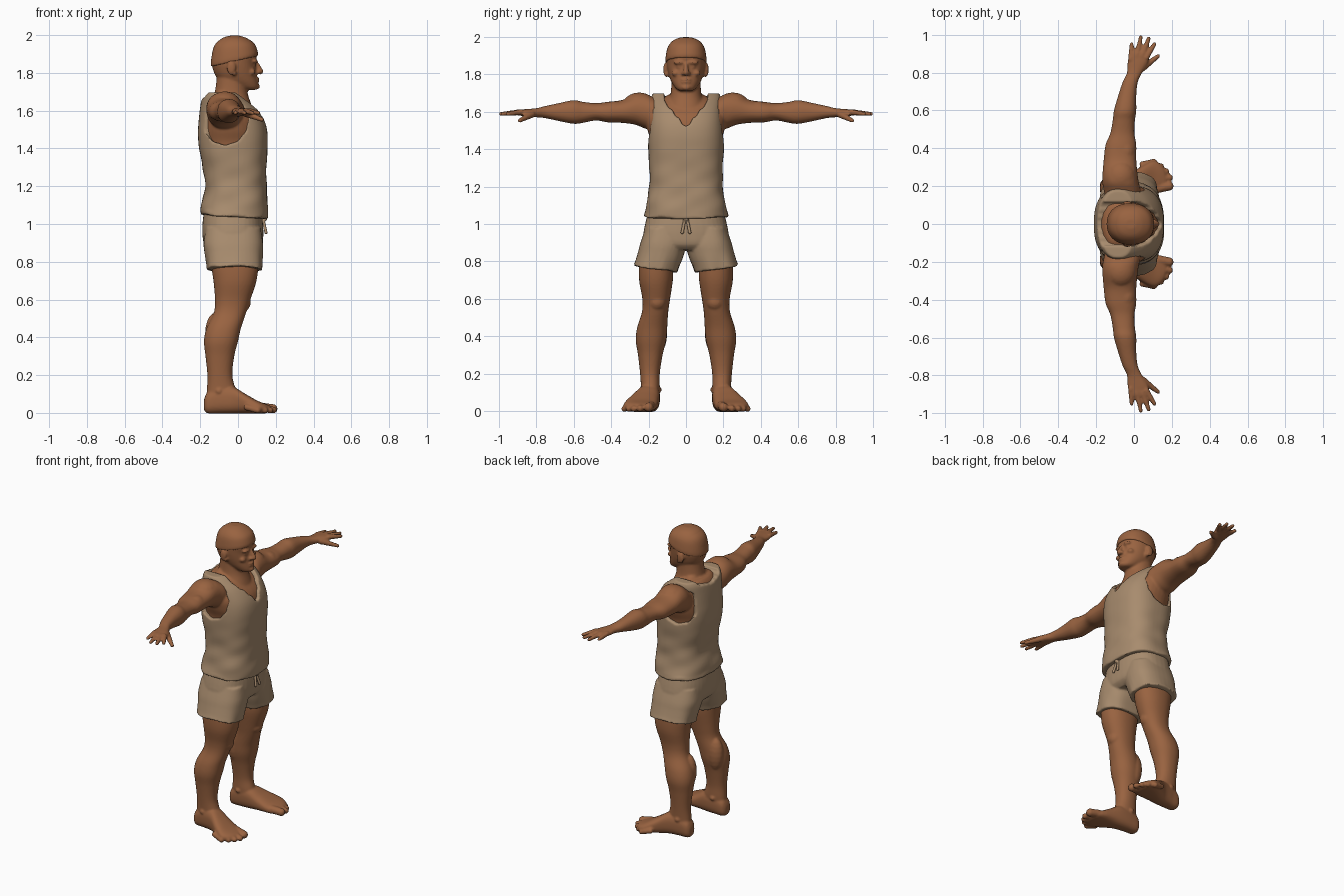
import bpy, bmesh, math
from mathutils import Vector, Matrix

if "Cube" in bpy.data.objects:
    bpy.data.objects.remove(bpy.data.objects["Cube"])


def material(name, rgb):
    m = bpy.data.materials.new(name)
    m.use_nodes = True
    m.diffuse_color = (*rgb, 1)
    m.node_tree.nodes["Principled BSDF"].inputs["Base Color"].default_value = (*rgb, 1)
    return m


SKIN = material("brown skin", (0.32, 0.125, 0.052))
CLOTH = material("sand cloth", (0.39, 0.26, 0.155))
PLACE = {"x": lambda t, a, b: (t, a, b), "y": lambda t, a, b: (a, t, b), "z": lambda t, a, b: (a, b, t)}


def spline(p, q, r, s, u):
    return [0.5 * (2 * b + (c - a) * u + (2 * a - 5 * b + 4 * c - d) * u * u + (3 * b - a - 3 * c + d) * u ** 3)
            for a, b, c, d in zip(p, q, r, s)]


def loft(bm, rings, axis="z", power=2.2, both=False, warp=None, segs=40, steps=5):
    """Closed skin over rings (position, low a, high a, low b, high b)."""
    full = [rings[0]] + rings + [rings[-1]]
    rows = [spline(*full[i:i + 4], k / steps) for i in range(len(rings) - 1) for k in range(steps)]
    rows.append(rings[-1])
    for side in ((1, -1) if both else (1,)):
        loops = []
        for t, a0, a1, b0, b1 in rows:
            loop = []
            for k in range(segs):
                ang = math.tau * k / segs
                c, s = math.cos(ang), math.sin(ang)
                a = (a0 + a1) / 2 + (a1 - a0) / 2 * math.copysign(abs(c) ** (2 / power), c)
                b = (b0 + b1) / 2 + (b1 - b0) / 2 * math.copysign(abs(s) ** (2 / power), s)
                co = Vector(PLACE[axis](t, a, b))
                if warp:
                    co = warp(co)
                co.y *= side
                loop.append(bm.verts.new(co))
            loops.append(loop)
        for lo, hi in zip(loops, loops[1:]):
            for k in range(segs):
                n = (k + 1) % segs
                bm.faces.new((lo[k], lo[n], hi[n], hi[k]))
        bm.faces.new(loops[0])
        bm.faces.new(loops[-1])


def ball(bm, centre, radii, both=False):
    for side in ((1, -1) if both else (1,)):
        x, y, z = centre
        bmesh.ops.create_uvsphere(bm, u_segments=16, v_segments=10, radius=1,
                                  matrix=Matrix.Translation((x, y * side, z)) @ Matrix.Diagonal((*radii, 1)))


def limb(bm, start, end, r0, r1, count=9):
    """Rounded tapering finger-like form, on both sides."""
    for i in range(count):
        u = i / (count - 1)
        ball(bm, Vector(start).lerp(Vector(end), u), [r0 + (r1 - r0) * u] * 3, True)


def prism(outline, axis, low, high):
    bm = bmesh.new()
    ends = [[bm.verts.new(PLACE[axis](t, a, b)) for a, b in outline] for t in (low, high)]
    for i in range(len(outline)):
        j = (i + 1) % len(outline)
        bm.faces.new((ends[0][i], ends[0][j], ends[1][j], ends[1][i]))
    for e in ends:
        bm.faces.new(e)
    return make(bm, "cutter", CLOTH)


def make(bm, name, mat, voxel=None, cutters=(), rounds=2):
    """Turn a bmesh into an object, cut it, and fuse its forms into one surface."""
    bmesh.ops.recalc_face_normals(bm, faces=bm.faces)
    mesh = bpy.data.meshes.new(name)
    bm.to_mesh(mesh)
    bm.free()
    obj = bpy.data.objects.new(name, mesh)
    bpy.context.scene.collection.objects.link(obj)
    for c in cutters:
        mod = obj.modifiers.new("cut", "BOOLEAN")
        mod.operation, mod.solver, mod.object = "DIFFERENCE", "EXACT", c
    if voxel:
        mod = obj.modifiers.new("fuse", "REMESH")
        mod.mode, mod.voxel_size = "VOXEL", voxel
        mod = obj.modifiers.new("soften", "SMOOTH")
        mod.factor, mod.iterations = 0.5, rounds
        bpy.context.view_layer.update()
        done = bpy.data.meshes.new_from_object(obj.evaluated_get(bpy.context.evaluated_depsgraph_get()))
        obj.modifiers.clear()
        obj.data = done
        for c in cutters:
            bpy.data.objects.remove(c)
    obj.data.materials.clear()
    obj.data.materials.append(mat)
    obj.data.shade_smooth()
    return obj


def even(rows):
    """Rings symmetric in y, given as (z, back, front, half width)."""
    return [(z, a, b, -w, w) for z, a, b, w in rows]


# Body: torso, neck and head
body = bmesh.new()
loft(body, even([(0.95, -.16, .1, .18), (1.2, -.15, .13, .17), (1.35, -.18, .13, .178), (1.43, -.192, .135, .182),
                 (1.5, -.195, .132, .205), (1.57, -.19, .112, .215), (1.63, -.182, .06, .185),
                 (1.665, -.168, .02, .14), (1.685, -.15, -.01, .1)]))
loft(body, even([(1.58, -.15, .09, .12), (1.64, -.145, .068, .1), (1.69, -.125, .052, .083),
                 (1.75, -.115, .045, .078), (1.82, -.11, .04, .078)]))
SKULL = [(1.9, -.138, .1, .104), (1.95, -.122, .083, .092), (1.982, -.085, .045, .062), (1.997, -.04, .005, .02)]
loft(body, even([(1.71, .04, .095, .03), (1.722, -.02, .108, .052), (1.75, -.08, .106, .073), (1.78, -.115, .1, .087),
                 (1.81, -.13, .097, .096), (1.85, -.139, .094, .103)] + SKULL))
limb(body, (-.08, .04, 1.675), (-.08, .12, 1.642), .04, .03)

# Face
limb(body, (.102, 0, 1.85), (.119, 0, 1.808), .009, .016)
ball(body, (.107, .014, 1.803), (.014, .011, .010), True)
ball(body, (.089, .035, 1.862), (.016, .034, .011), True)
ball(body, (.082, .036, 1.838), (.012, .017, .008), True)
ball(body, (.073, .055, 1.805), (.02, .022, .017), True)
for lip in (1.77, 1.757):
    ball(body, (.101, 0, lip), (.013, .027, .006))
ball(body, (.102, 0, 1.728), (.014, .025, .014))
ball(body, (-.035, .11, 1.825), (.024, .011, .036), True)
ball(body, (-.02, .104, 1.798), (.012, .011, .014), True)

# Arms
loft(body, [(.1, -.14, .02, 1.5, 1.655), (.17, -.158, .035, 1.5, 1.675), (.22, -.167, .025, 1.51, 1.697),
            (.27, -.166, .018, 1.53, 1.693), (.34, -.16, .012, 1.54, 1.662), (.42, -.15, .012, 1.543, 1.652),
            (.48, -.125, .002, 1.553, 1.645), (.55, -.112, .005, 1.54, 1.652), (.6, -.106, .012, 1.535, 1.661),
            (.68, -.083, .012, 1.55, 1.645), (.75, -.06, .02, 1.565, 1.63), (.8, -.037, .043, 1.57, 1.618),
            (.86, -.034, .076, 1.575, 1.613), (.91, -.02, .075, 1.582, 1.608)], "y", both=True)
ball(body, (-.045, .385, 1.605), (.055, .075, .05), True)
ball(body, (-.07, .25, 1.64), (.08, .085, .062), True)
for knuckle, tip in (((-.016, .87), (-.013, .95)), ((.015, .89), (.036, .987)),
                     ((.043, .89), (.078, .98)), ((.065, .88), (.108, .95))):
    limb(body, (*knuckle, 1.597), (*tip, 1.588), .016, .0115)
limb(body, (.045, .825, 1.585), (.127, .887, 1.552), .02, .012)

# Legs and feet
loft(body, [(.92, -.15, .1, .02, .23), (.8, -.145, .108, .062, .248), (.7, -.13, .098, .07, .25),
            (.6, -.122, .066, .085, .233), (.53, -.128, .043, .095, .235), (.45, -.166, .016, .1, .26),
            (.38, -.18, .0, .106, .268), (.3, -.172, -.02, .125, .256), (.2, -.162, -.03, .14, .245),
            (.12, -.165, -.012, .14, .24), (.04, -.17, .0, .145, .24)], both=True)
ball(body, (.02, .155, .585), (.048, .05, .05), True)
ball(body, (-.12, .145, .42), (.055, .045, .11), True)
ball(body, (-.1, .19, .115), (.03, .062, .028), True)
loft(body, [(-.18, .17, .215, .015, .07), (-.16, .147, .235, -.002, .11), (-.1, .14, .245, -.003, .14),
            (-.03, .14, .262, -.003, .14), (.04, .147, .305, -.003, .1), (.1, .155, .332, -.003, .066),
            (.14, .168, .318, -.003, .05), (.165, .185, .285, .005, .04)], "x", 2.6, True)
for x, y, r in ((.185, .2, .025), (.188, .245, .018), (.17, .278, .017), (.142, .305, .017), (.105, .328, .017)):
    limb(body, (x - .06, y - .012, .03), (x, y, r - .003), r, r, 5)
make(body, "body", SKIN, .007)

# Skull cap with a sloping rim
cap = bmesh.new()
loft(cap, even([(z, a - .005, b + .005, w + .005) for z, a, b, w in [(1.875, -.139, .1, .104)] + SKULL]),
     warp=lambda v: Vector((v.x, v.y, v.z + (v.x - .04) * .22 * max(0, (1.99 - v.z) / .11))))
make(cap, "skull_cap", SKIN, .006)


# Sleeveless shirt with creases, a wavy hem and torn openings
def crease(v):
    ang = math.atan2(v.y, v.x)
    low = max(0, min(1, (1.45 - v.z) / .25))
    k = 1 + low * (.012 * math.sin(3 * ang + 38 * v.z) + .007 * math.sin(5 * ang - 55 * v.z))
    hem = .006 * math.sin(7 * ang) - .05 * v.x if v.z < 1.06 else 0
    return Vector((v.x * k, v.y * k, v.z + hem))


def torn_hole(x, z, rx, rz, count=60):
    turns = [math.tau * i / count for i in range(count)]
    return [(x + rx * math.cos(a) * (1 + .02 * math.sin(11 * a)), z + rz * math.sin(a) * (1 + .02 * math.sin(11 * a)))
            for a in turns]


def neckline(bottom, slope, fray):
    ys = [(i - 20) / 20 * .115 for i in range(41)]
    return [(y, bottom + slope * abs(y) + fray * math.cos(170 * y)) for y in ys] + [(.115, 1.8), (-.115, 1.8)]


shirt = bmesh.new()
loft(shirt, even([(1.04, -.198, .158, .225), (1.1, -.194, .158, .212), (1.2, -.174, .151, .196),
                  (1.3, -.187, .151, .196), (1.4, -.206, .156, .202), (1.48, -.212, .156, .202),
                  (1.55, -.208, .14, .197), (1.62, -.2, .097, .192), (1.67, -.19, .04, .187),
                  (1.697, -.172, .0, .178)]), power=2.6, warp=crease, segs=64)
holes = [prism(torn_hole(-.068, 1.545, .118, .125), "y", s * .14, s * .4) for s in (1, -1)]
holes.append(prism(neckline(1.515, 1.2, .006), "x", -.06, .3))
holes.append(prism(neckline(1.655, .2, .002), "x", -.3, -.03))
make(shirt, "shirt", CLOTH, .007, holes)

# Shorts with flared legs and a cord
shorts = bmesh.new()
loft(shorts, even([(1.07, -.18, .125, .2), (1.0, -.188, .132, .218), (.94, -.188, .134, .228),
                   (.89, -.178, .128, .22), (.86, -.15, .1, .17)]), power=2.5)


def leg_hem(v):
    drop = max(0, (.9 - v.z) / .13)
    wave = .005 * math.sin(45 * v.x + 30 * v.y)
    return Vector((v.x * (1 + .03 * drop * math.sin(60 * v.y)), v.y, v.z + drop * ((v.y - .26) * .16 + wave)))


loft(shorts, [(.98, -.17, .12, .02, .215), (.9, -.182, .132, .0, .243), (.85, -.175, .131, .012, .256),
              (.8, -.166, .128, .036, .27), (.775, -.163, .126, .045, .28)], power=2.5, both=True, warp=leg_hem)
make(shorts, "shorts", CLOTH, .007)
cord = bmesh.new()
limb(cord, (.132, .006, 1.03), (.148, .02, .955), .008, .009, 12)
ball(cord, (.14, 0, 1.025), (.014, .014, .011))
make(cord, "waist_cord", CLOTH, .004, rounds=1)
